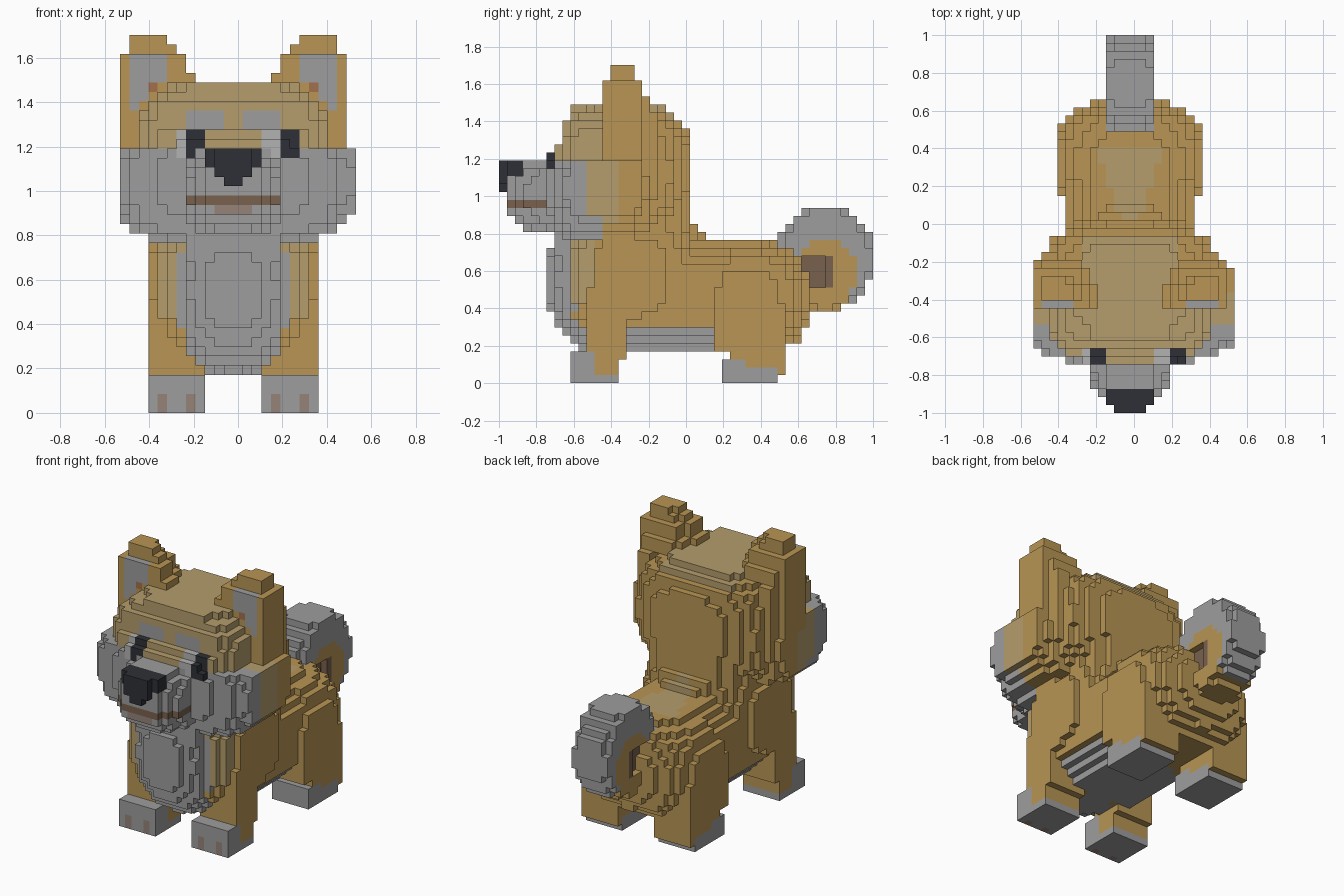
import bpy, math

if "Cube" in bpy.data.objects:
    bpy.data.objects.remove(bpy.data.objects["Cube"])

# Voxel dog: parts are carved on a shared cell grid, then each is meshed as its outer skin
NX, NY, NZ = 25, 47, 40
V = 2 / NY
CX = -V / 2                     # symmetry plane of the body
cells = {}                      # (i, j, k) -> part name


def centre(c):
    return (-NX * V / 2 + (c[0] + .5) * V, -1 + (c[1] + .5) * V, (c[2] + .5) * V)


GRID = [((i, j, k), centre((i, j, k))) for i in range(NX) for j in range(NY) for k in range(NZ)]


def add(part, test):
    """Fill cells; s = distance from the symmetry plane."""
    for c, (x, y, z) in GRID:
        if test(x, y, z, abs(x - CX)):
            cells[c] = part


def paint(part, test, only=None):
    """Reassign already filled cells to another part."""
    for c, old in list(cells.items()):
        x, y, z = centre(c)
        if (only is None or old in only) and test(x, y, z, abs(x - CX)):
            cells[c] = part


def blob(y0, z0, rx, ry, rz, p, q=None):
    """Superellipsoid; q is a separate exponent for z."""
    return lambda x, y, z, s: (s / rx) ** p + abs((y - y0) / ry) ** p + abs((z - z0) / rz) ** (q or p) <= 1


def box(s0, s1, y0, y1, z0, z1):
    return lambda x, y, z, s: s0 < s < s1 and y0 < y < y1 and z0 < z < z1


# Torso: shoulders, rounded barrel, rump, neck
add("body", blob(-.30, .57, .39, .37, .39, 2.8))
add("body", lambda x, y, z, s: -.4 < y < .42 and (s / .36) ** 2.5 + abs((z - .47) / .31) ** 2.5 <= 1)
add("body", blob(.33, .46, .39, .34, .31, 2.5))
add("body", blob(-.28, .85, .33, .30, .35, 3.5))
add("body", lambda x, y, z, s: s < .2 - (y - .02) * .8 and 0 < y < .105 and .6 < z < .82 + (.04 if y < .06 else 0))
paint("back_fur", lambda x, y, z, s: s < .04 + y * .35 and .02 < y < .40 and z > .70)
add("belly", box(0, .165, -.32, .19, .17, .3))
paint("belly", lambda x, y, z, s: -.3 < y < .2 and z < .29)

# Chest bib
paint("chest_sides", lambda x, y, z, s: y < -.50 and .42 < z < .8 and s < .345)
add("chest", blob(-.44, .55, .285, .31, .385, 2.2))
add("chest", box(0, .22, -.70, -.5, .70, .82))

# Legs and paws
add("front_legs", box(.12, .385, -.535, -.32, .12, .5))
add("hind_legs", box(.12, .385, .22, .535, .04, .32))
add("hind_legs", lambda x, y, z, s: .12 < s < .385 and ((y - .345) / .2) ** 2.0 + ((z - .30) / .25) ** 2 <= 1 and z > .17)
add("front_paws", box(.12, .385, -.62, -.36, 0, .175))
add("front_legs", box(.12, .385, -.49, -.36, .04, .15))
add("hind_paws", box(.12, .385, .19, .49, 0, .09))
add("hind_paws", box(.12, .385, .19, .32, .08, .13))
paint("toe_gaps", lambda x, y, z, s: y < -.57 and z < .085 and (.17 < s < .21 or .29 < s < .33),
      ("front_paws",))

# Head: narrower skull with sloping forehead and flat crown above wide cheeks
skull_top, skull_low = blob(-.36, 1.12, .45, .385, .375, 3.3), blob(-.36, 1.12, .49, .385, .375, 2.8, 2.2)


def skull(x, y, z, s):
    front = -.62 if z > 1.41 else -.66 if z > 1.28 else -.705 if z > 1.235 else -.75
    return y > front and (skull_top if z > 1.19 else skull_low)(x, y, z, s)


cheek = blob(-.43, 1.04, .52, .305, .28, 4.5, 3)
flare = blob(-.43, 1.05, 1.0, .225, .18, 3)
add("head", skull)
add("head", box(0, .215, -.62, -.11, 1.35, 1.49))
add("head", lambda x, y, z, s: z < 1.19 and cheek(x, y, z, s))
add("head", lambda x, y, z, s: x > .49 and .9 < z < 1.19 and flare(x, y, z, s))
paint("face_fur", lambda x, y, z, s: y < -.36 and z > .85
      or s < .24 and y < -.08 and z > 1.4, ("head",))
paint("cheeks", lambda x, y, z, s: y < -.54 and z < 1.19 or y < -.45 and z < .9, ("head", "face_fur"))


# Ears: stepped outline, tapering to the tip and rounded at the back
def ear(x, y, z, s):
    for top, inner, outer, front, back in ((1.45, .30, .515, -.45, -.15), (1.53, .17, .515, -.45, -.19),
                                           (1.62, .21, .515, -.45, -.235), (1.66, .255, .475, -.41, -.275),
                                           (1.71, .295, .475, -.41, -.275)):
        if z < top:
            return (z > 1.1 and front < y < back and
                    inner + .5 * max(0, y + .36) < s < outer - .5 * max(0, y + .27))
    return False


add("ears", ear)
paint("inner_ears", lambda x, y, z, s: y < -.40 and 1.36 < z < 1.66
      and .30 < s < .47 and z - 1.36 > (.47 - s) * .9, ("ears",))
paint("ear_roots", lambda x, y, z, s: y < -.40 and 1.44 < z < 1.49 and .34 < s < .385, ("ears", "inner_ears"))

# Muzzle, mouth and nose
add("muzzle", blob(-.60, 1.0, .225, .365, .20, 3))
add("muzzle", box(0, .13, -.92, -.7, 1.0, 1.19))
paint("mouth", lambda x, y, z, s: y < -.75 and .935 < z < .98 and s < .21, ("muzzle",))
paint("chin_patch", lambda x, y, z, s: y < -.87 and .89 < z < .935 and s < .09, ("muzzle",))
add("nose", box(0, .128, -.955, -.87, 1.105, 1.19))
add("nose", box(0, .086, -1, -.91, 1.06, 1.19))
add("nose", box(0, .043, -1, -.91, 1.02, 1.10))

# Brow spots and eyes
FACE = ("face_fur", "head", "cheeks")
paint("brows", lambda x, y, z, s: y < -.58 and .06 < s < .22 and 1.27 < z < 1.36, FACE)
paint("eye_whites", lambda x, y, z, s: y < -.6 and 1.15 < z < 1.28
      and (-.28 < x < -.235 or .11 < x < .19), FACE)
paint("eyes", lambda x, y, z, s: y < -.6 and 1.15 < z < 1.28
      and (-.235 < x < -.15 or .19 < x < .275), FACE)

# Curled tail: a thick disc with softened rims and a dimple each side
add("tail", lambda x, y, z, s: s < .128 and ((y - .745) / .26) ** 2 + ((z - .665) / .285) ** 2
    <= (1 if s < .086 else .86) and not (s > .08 and abs(y - .68) < .085 and abs(z - .60) < .085))
paint("tail_inside", lambda x, y, z, s: math.hypot(y - .74, z - .59) < .17
      or .65 < y < .87 and z < .5, ("tail",))
paint("tail_core", lambda x, y, z, s: abs(y - .68) < .09 and abs(z - .60) < .09, ("tail_inside",))

# Materials: fur, greys and dark details
GOLD, TAN, GREY = (.48, .30, .09), (.46, .34, .15), (.34, .34, .34)
DARK, BROWN, PINK = (.027, .03, .037), (.19, .12, .075), (.30, .23, .19)
COLOURS = {"back_fur": TAN, "chest_sides": TAN, "face_fur": TAN, "nose": DARK, "eyes": DARK,
           "mouth": BROWN, "tail_core": BROWN, "toe_gaps": PINK, "chin_patch": PINK,
           "ear_roots": (.36, .16, .07), "eye_whites": (.45, .45, .45)}
COLOURS.update(dict.fromkeys(("body", "front_legs", "hind_legs", "head", "ears", "tail_inside"), GOLD))
materials = {}


def material(rgb):
    if rgb not in materials:
        m = bpy.data.materials.new("fur_%d" % len(materials))
        m.diffuse_color = (*rgb, 1)
        m.use_nodes = True
        m.node_tree.nodes["Principled BSDF"].inputs["Base Color"].default_value = m.diffuse_color
        materials[rgb] = m
    return materials[rgb]


# Skin each part: a square wherever a cell meets empty space
def build(part):
    verts, faces = {}, []
    for c, name in cells.items():
        if name != part:
            continue
        for axis in range(3):
            for side in (0, 1):
                n = list(c)
                n[axis] += 2 * side - 1
                if tuple(n) in cells:
                    continue
                quad = []
                for a, b in ((0, 0), (1, 0), (1, 1), (0, 1)):
                    p = list(c)
                    p[axis] += side
                    p[(axis + 1) % 3] += a
                    p[(axis + 2) % 3] += b
                    quad.append(verts.setdefault(tuple(p), len(verts)))
                faces.append(quad if side else quad[::-1])
    if not faces:
        return
    mesh = bpy.data.meshes.new(part)
    mesh.from_pydata([(i * V - NX * V / 2, j * V - 1, k * V) for i, j, k in verts], [], faces)
    mesh.materials.append(material(COLOURS.get(part, GREY)))
    bpy.context.collection.objects.link(bpy.data.objects.new(part, mesh))


for part in sorted(set(cells.values())):
    build(part)
